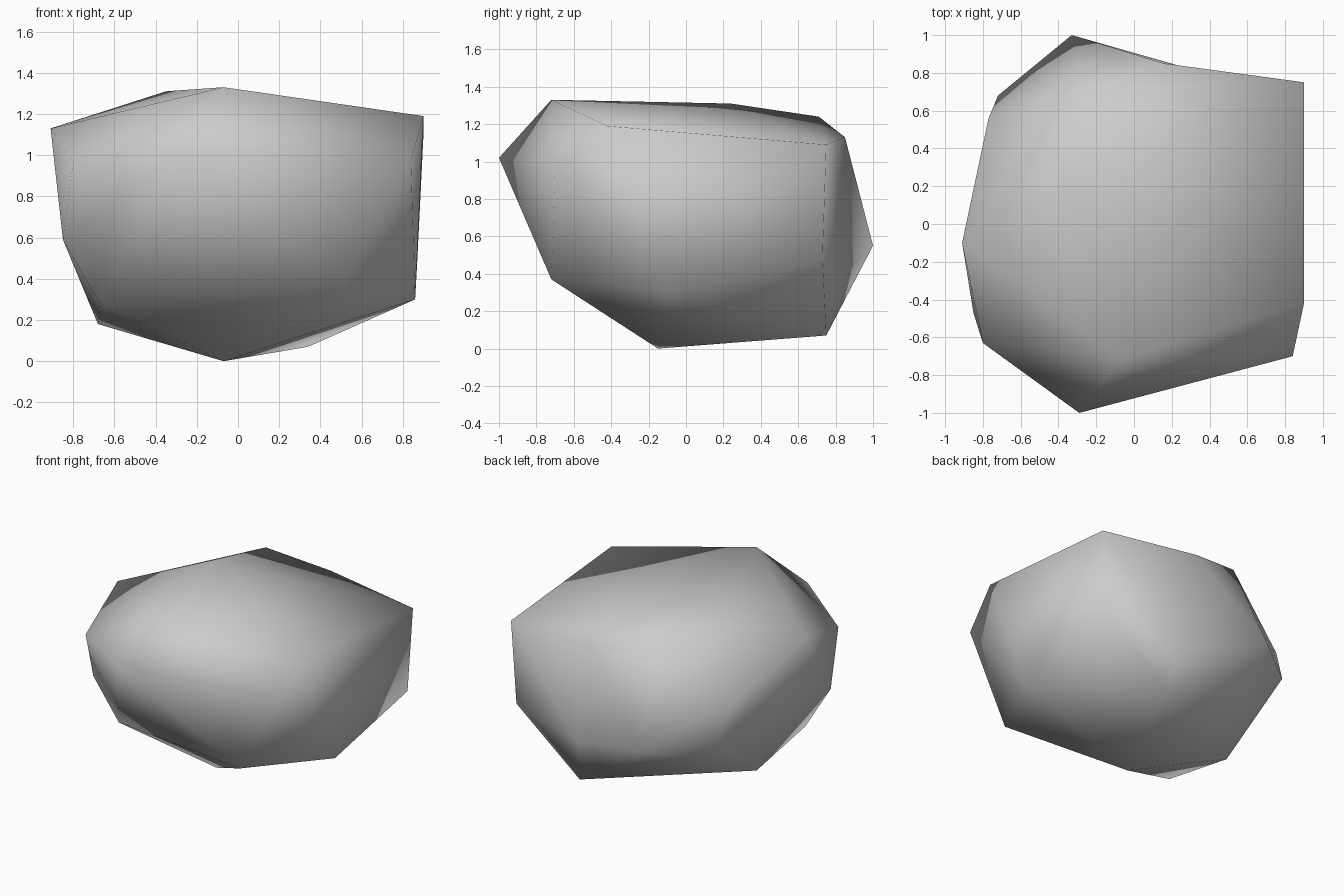
import bpy
import bmesh
from mathutils import Vector

# Remove the default object only
cube = bpy.data.objects.get("Cube")
if cube:
    bpy.data.objects.remove(cube, do_unlink=True)


def flat_material(name, colour):
    """One plain colour for viewport and render."""
    material = bpy.data.materials.new(name)
    material.use_nodes = True
    material.diffuse_color = colour
    shader = material.node_tree.nodes["Principled BSDF"]
    shader.inputs["Base Color"].default_value = colour
    return material


# Corner points of the boulder, grouped by the side they define
underside = [(-.07, -.15, 0), (.34, .75, .07), (-.68, .15, .18),
             (-.67, -.43, .28), (.52, -.72, .37), (.86, -.1, .3)]
front_side = [(-.29, -1, 1.02), (.84, -.7, .97), (-.8, -.63, .97)]
left_end = [(.9, -.42, 1.19), (.9, .75, 1.09), (.87, .73, .48)]
right_end = [(-.91, -.1, 1.13), (-.85, -.47, .59),
             (-.77, .56, .85), (-.72, .68, .58)]
back_side = [(-.33, 1, .55), (.16, .85, 1.13)]
crown = [(-.07, -.72, 1.33), (-.35, .24, 1.31), (-.27, .71, 1.24)]
back_hollow = Vector((.3, .82, .38))

# Wrap the corners in a faceted skin; the hollow starts pushed outwards
# so that it gets its own fan of faces
bm = bmesh.new()
for side in (underside, front_side, left_end, right_end, back_side, crown):
    for corner in side:
        bm.verts.new(corner)
dent = bm.verts.new(back_hollow + Vector((0, .13, 0)))
hull = bmesh.ops.convex_hull(bm, input=list(bm.verts))
loose = [v for v in bm.verts if not v.link_faces]
bmesh.ops.delete(bm, geom=loose, context="VERTS")

# Press the hollow back in
dent.co = back_hollow
bmesh.ops.recalc_face_normals(bm, faces=list(bm.faces))
for face in bm.faces:
    face.smooth = True

# Boulder object
mesh = bpy.data.meshes.new("boulder")
bm.to_mesh(mesh)
bm.free()
mesh.materials.append(flat_material("stone grey", (.6, .6, .6, 1)))
boulder = bpy.data.objects.new("boulder", mesh)
bpy.context.scene.collection.objects.link(boulder)
